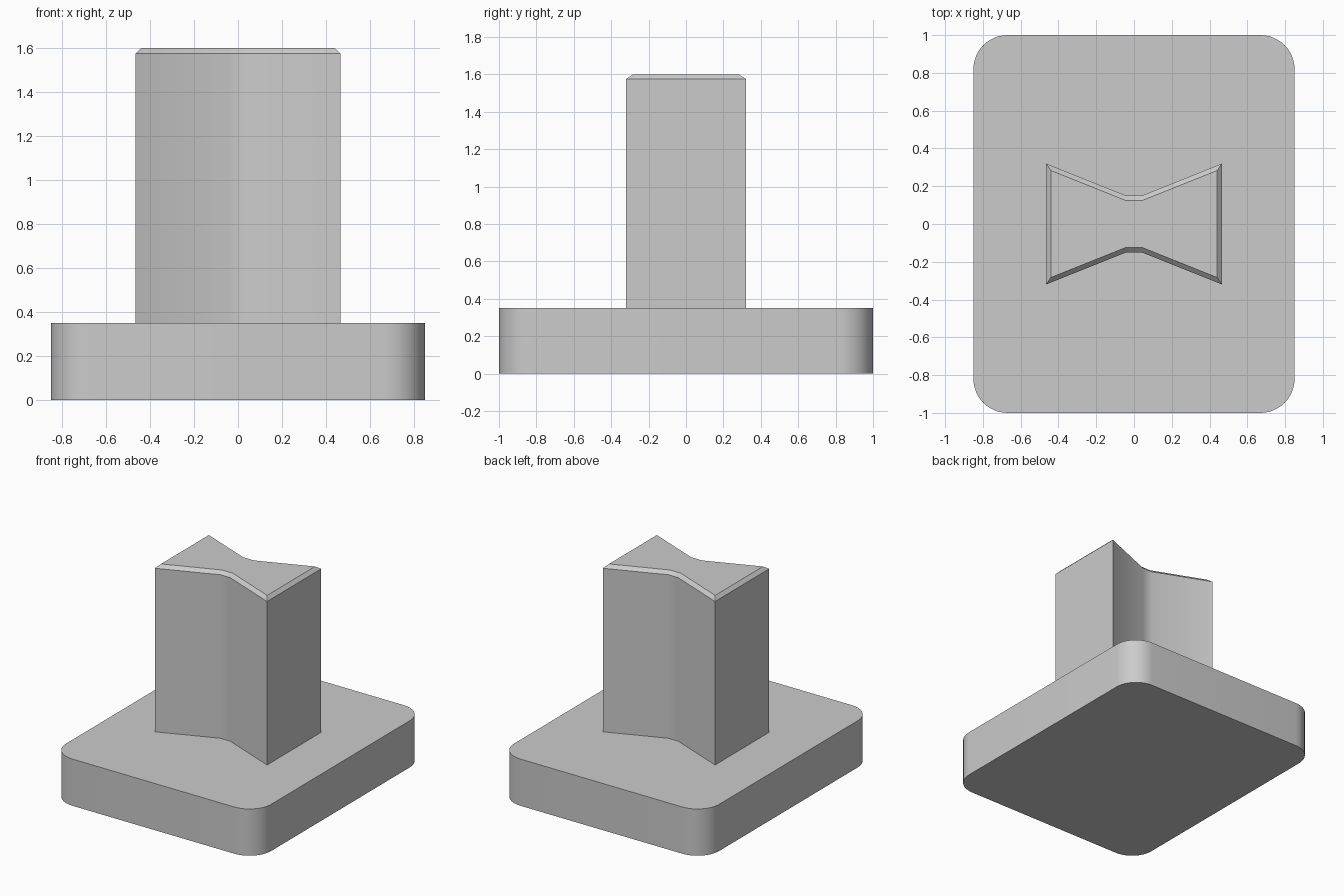
import bpy
import bmesh
import math
from mathutils import Vector

default = bpy.data.objects.get("Cube")
if default:
    bpy.data.objects.remove(default, do_unlink=True)

GREY = (0.6, 0.6, 0.6, 1.0)
grey = bpy.data.materials.new("plain_grey")
grey.use_nodes = True
grey.diffuse_color = GREY
grey.node_tree.nodes["Principled BSDF"].inputs["Base Color"].default_value = GREY


def prism(name, outline, bottom, top, chamfer=0.0):
    """Extrude a counter-clockwise outline, with an optional chamfer on the top rim."""
    bm = bmesh.new()
    face = bm.faces.new([bm.verts.new((x, y, bottom)) for x, y in outline])
    result = bmesh.ops.extrude_face_region(bm, geom=[face], use_keep_orig=True)
    raised = [v for v in result["geom"] if isinstance(v, bmesh.types.BMVert)]
    bmesh.ops.translate(bm, verts=raised, vec=Vector((0, 0, top - chamfer - bottom)))
    bmesh.ops.recalc_face_normals(bm, faces=bm.faces)
    if chamfer:
        bm.normal_update()
        cap = max(bm.faces, key=lambda f: f.calc_center_median().z)
        bmesh.ops.inset_region(bm, faces=[cap], thickness=chamfer, use_even_offset=True)
        bmesh.ops.translate(bm, verts=cap.verts, vec=Vector((0, 0, chamfer)))
    mesh = bpy.data.meshes.new(name)
    bm.to_mesh(mesh)
    bm.free()
    mesh.materials.append(grey)
    obj = bpy.data.objects.new(name, mesh)
    bpy.context.collection.objects.link(obj)
    bpy.ops.object.select_all(action="DESELECT")
    obj.select_set(True)
    bpy.context.view_layer.objects.active = obj
    bpy.ops.object.shade_smooth_by_angle(angle=math.radians(30))
    return obj


def rounded_rectangle(half_x, half_y, radius, steps=12):
    points = []
    for corner, (sx, sy) in enumerate([(1, 1), (-1, 1), (-1, -1), (1, -1)]):
        for i in range(steps + 1):
            a = (corner + i / steps) * math.pi / 2
            points.append((sx * (half_x - radius) + radius * math.cos(a),
                           sy * (half_y - radius) + radius * math.sin(a)))
    return points


# Rounded base plate
prism("base_plate", rounded_rectangle(0.85, 1.0, 0.18), 0, 0.35)

# Bow-tie post with a chamfered top rim
back_side = [(0.465, 0.32), (0.04, 0.15), (-0.04, 0.15), (-0.465, 0.32)]
front_side = [(-x, -y) for x, y in back_side]
prism("bow_tie_post", back_side + front_side, 0.35, 1.6, chamfer=0.025)
